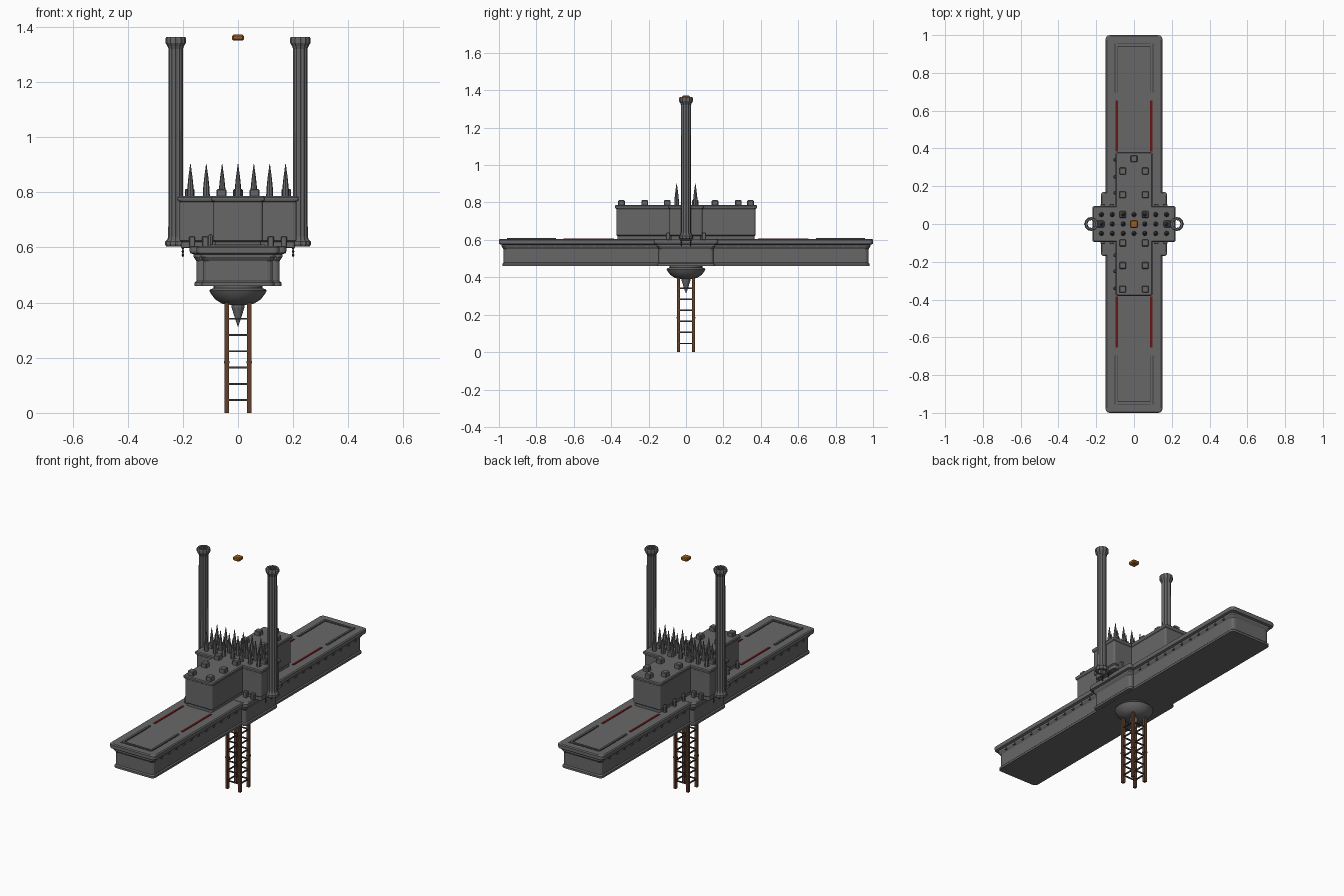
import bpy, bmesh
from math import sin, cos, pi

cube = bpy.data.objects.get("Cube")
if cube:
    bpy.data.objects.remove(cube, do_unlink=True)


def material(name, rgb):
    m = bpy.data.materials.new(name)
    m.use_nodes = True
    colour = (*rgb, 1)
    m.diffuse_color = colour
    m.node_tree.nodes["Principled BSDF"].inputs["Base Color"].default_value = colour
    return m


STONE = material("grey stone", (0.14, 0.137, 0.137))
IRON = material("dark iron", (0.045, 0.045, 0.045))
WOOD = material("brown timber", (0.12, 0.05, 0.025))
RED = material("dark red", (0.13, 0.008, 0.008))
AMBER = material("amber", (0.36, 0.12, 0.015))


def finish(name, bm, mat):
    bmesh.ops.recalc_face_normals(bm, faces=bm.faces)
    me = bpy.data.meshes.new(name)
    bm.to_mesh(me)
    bm.free()
    me.materials.append(mat)
    ob = bpy.data.objects.new(name, me)
    bpy.context.collection.objects.link(ob)
    return ob


def loft(bm, rings, caps=True, closed=False):
    """Skin a stack of point rings."""
    loops = [[bm.verts.new(p) for p in ring] for ring in rings]
    pairs = list(zip(loops, loops[1:]))
    if closed:
        pairs.append((loops[-1], loops[0]))
    for a, b in pairs:
        n = len(a)
        for i in range(n):
            j = (i + 1) % n
            bm.faces.new((a[i], a[j], b[j], b[i]))
    if caps and not closed:
        bm.faces.new(loops[0])
        bm.faces.new(loops[-1])


def moulded_block(name, hx, hy, profile, corner=0.01, mat=STONE):
    """Rounded rectangle swept up a profile of (inset, z)."""
    rings = []
    for inset, z in profile:
        ring = []
        for q, (sx, sy) in enumerate([(1, 1), (-1, 1), (-1, -1), (1, -1)]):
            for k in range(4):
                a = (q + k / 3) * pi / 2
                ring.append((sx * (hx - inset - corner) + corner * cos(a),
                             sy * (hy - inset - corner) + corner * sin(a), z))
        rings.append(ring)
    bm = bmesh.new()
    loft(bm, rings)
    return finish(name, bm, mat)


def lathe(bm, x, y, profile, n, flute=0, closed=False):
    rings = []
    for r, z in profile:
        radii = [r - (flute if i % 2 and flute else 0) for i in range(n)]
        rings.append([(x + radii[i] * cos(2 * pi * i / n),
                       y + radii[i] * sin(2 * pi * i / n), z) for i in range(n)])
    loft(bm, rings, closed=closed)


def box(bm, x, y, z, sx, sy, sz, bevel=0):
    """Box centred in x and y, with its base at z."""
    vs = bmesh.ops.create_cube(bm, size=1)["verts"]
    for v in vs:
        v.co = (x + v.co.x * sx, y + v.co.y * sy, z + (v.co.z + 0.5) * sz)
    if bevel:
        edges = list({e for v in vs for e in v.link_edges})
        bmesh.ops.bevel(bm, geom=edges, offset=bevel, segments=1, affect='EDGES')


# Long deck and its wider middle, with plinth and cornice
deck = [(0.018, 0.46), (0.018, 0.472), (0.024, 0.478), (0.024, 0.55), (0.014, 0.565),
        (0.014, 0.574), (0.002, 0.578), (0, 0.584), (0, 0.6), (0.006, 0.605)]
moulded_block("long_deck", 0.15, 1.0, deck, 0.02)
moulded_block("middle_deck", 0.175, 0.17, [(i, z + 0.001) for i, z in deck], 0.015)

# Cross-shaped keep
keep = [(0.014, 0.6), (0.014, 0.62), (0.008, 0.625), (0.008, 0.765),
        (0.002, 0.769), (0, 0.774), (0, 0.781), (0.005, 0.786)]
moulded_block("keep_long_block", 0.098, 0.38, keep)
moulded_block("keep_cross_block", 0.22, 0.095, keep)

# Small blocks on the roof
bm = bmesh.new()
for y in (0.28, 0.155, 0.05, -0.1, -0.22, -0.345):
    for x in (-0.06, 0.06):
        box(bm, x, y, 0.78, 0.036, 0.036, 0.032, 0.004)
for x, y in ((0, 0.345), (-0.175, 0), (0.175, 0)):
    box(bm, x, y, 0.78, 0.036, 0.036, 0.032, 0.004)
finish("roof_blocks", bm, STONE)

# Field of spikes
bm = bmesh.new()
for i in range(-3, 4):
    for j in (-1, 0, 1):
        lathe(bm, i * 0.0575, j * 0.05,
              [(0.013, 0.78), (0.012, 0.81), (0.008, 0.85), (0.001, 0.902)], 8)
finish("roof_spikes", bm, STONE)

# Short posts along one wall of the keep, and feet by the cross block
bm = bmesh.new()
for y in (-0.34, -0.25, -0.165, 0.165, 0.25, 0.34):
    lathe(bm, -0.1, y, [(0.01, 0.6), (0.01, 0.64), (0.004, 0.648)], 8)
for x in (-0.175, -0.125, 0.125, 0.175):
    for y in (-0.095, 0.095):
        box(bm, x * 0.95, y, 0.6, 0.022, 0.022, 0.04, 0.003)
finish("keep_posts", bm, STONE)

# Hollow fluted columns with brackets and hanging chains
shaft = [(0.034, 0.604), (0.038, 0.61), (0.038, 0.622), (0.03, 0.63), (0.027, 0.64),
         (0.026, 1.32), (0.03, 1.33), (0.037, 1.342), (0.037, 1.358), (0.034, 1.364),
         (0.024, 1.364), (0.022, 0.604)]
for side, label in ((1, "left"), (-1, "right")):
    bm = bmesh.new()
    lathe(bm, side * 0.226, 0, shaft, 24, 0.003, closed=True)
    finish(label + "_column", bm, STONE)
    bm = bmesh.new()
    box(bm, side * 0.18, 0, 0.598, 0.055, 0.07, 0.022, 0.004)
    finish(label + "_bracket", bm, STONE)
    bm = bmesh.new()
    for y in (-0.025, 0.025):
        for k in range(3):
            lathe(bm, side * 0.2, y, [(0.002, 0.566 + k * 0.013),
                  (0.005, 0.572 + k * 0.013), (0.002, 0.579 + k * 0.013)], 6)
    finish(label + "_chains", bm, IRON)

# Deck inlays: raised U-shaped frames and red strips
frame, red, groove = bmesh.new(), bmesh.new(), bmesh.new()
for end in (-1, 1):
    for x in (-0.093, 0.093):
        box(groove, x, end * 0.826, 0.604, 0.018, 0.26, 0.0025)
        box(frame, x, end * 0.826, 0.604, 0.011, 0.26, 0.006)
        box(red, x * 0.98, end * 0.52, 0.604, 0.013, 0.27, 0.004)
    box(groove, 0, end * 0.947, 0.604, 0.204, 0.018, 0.0025)
    box(frame, 0, end * 0.947, 0.604, 0.197, 0.011, 0.006)
finish("deck_frames", frame, STONE)
finish("deck_red_strips", red, RED)
finish("deck_frame_edges", groove, IRON)

# Studs below the cornice
bm = bmesh.new()
for x in (-0.134, 0.134):
    for i in range(3, 14):
        for end in (-1, 1):
            box(bm, x, end * i * 0.07, 0.556, 0.012, 0.012, 0.012)
finish("cornice_studs", bm, STONE)

# Bowl and pointed boss under the deck
bm = bmesh.new()
lathe(bm, 0, 0, [(0.03, 0.392), (0.058, 0.396), (0.083, 0.412), (0.098, 0.432),
                 (0.104, 0.443), (0.1, 0.448), (0.088, 0.452), (0.088, 0.464)], 24)
bowl = finish("under_bowl", bm, STONE)
bm = bmesh.new()
lathe(bm, 0, 0, [(0.001, 0.314), (0.014, 0.352), (0.023, 0.382), (0.023, 0.4)], 12)
finish("under_spike", bm, STONE)

# Timber legs and rungs
legs, rungs = bmesh.new(), bmesh.new()
for x in (-0.041, 0.041):
    for y in (-0.041, 0.041):
        box(legs, x, y, 0, 0.016, 0.016, 0.4)
        box(legs, x, y, 0.18, 0.02, 0.02, 0.008)
for k in range(6):
    z = 0.043 + k * 0.059
    for s in (-0.041, 0.041):
        box(rungs, s, 0, z, 0.006, 0.08, 0.007)
        box(rungs, 0, s, z, 0.08, 0.006, 0.007)
finish("timber_legs", legs, WOOD)
finish("ladder_rungs", rungs, IRON)

# Floating block above the keep
bm = bmesh.new()
box(bm, 0, 0, 1.35, 0.042, 0.042, 0.022, 0.005)
finish("floating_block", bm, AMBER)

# Smooth shading on the round part
bpy.ops.object.select_all(action='DESELECT')
bowl.select_set(True)
bpy.context.view_layer.objects.active = bowl
bpy.ops.object.shade_smooth_by_angle()
